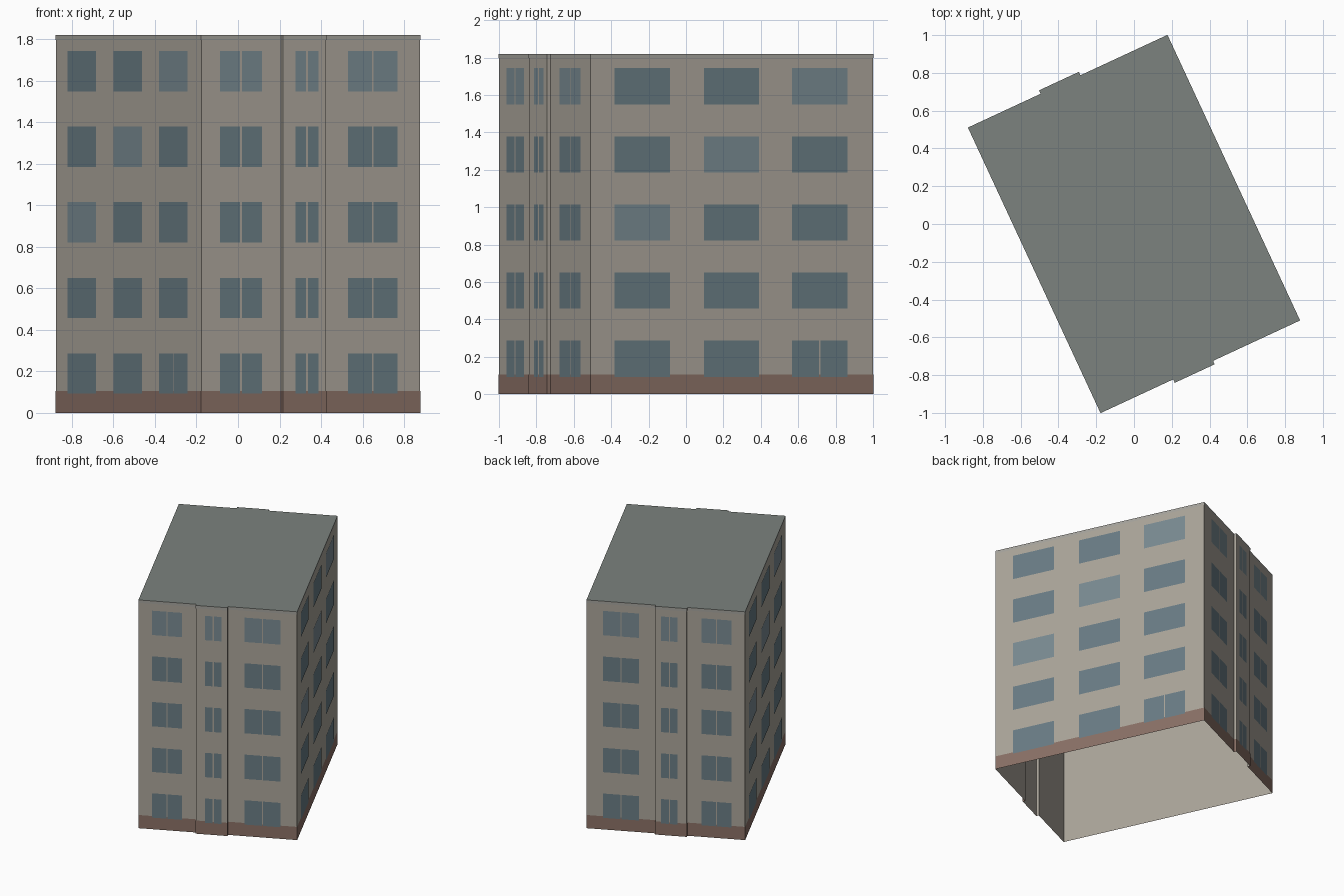
import bpy, bmesh, math

if "Cube" in bpy.data.objects:
    bpy.data.objects.remove(bpy.data.objects["Cube"])

W, H, TOP = 0.581, 0.832, 1.82          # half width, half length, height
BAY0, BAY1, BAY_D = -0.157, 0.073, 0.02  # shallow stair bay on both short sides
TURN = math.atan2(0.49, 1.055)           # plan rotation
STOREY, SILL, WIN_H = 0.364, 0.093, 0.194


def material(name, rgb):
    m = bpy.data.materials.new(name)
    m.diffuse_color = (*rgb, 1)
    m.use_nodes = True
    m.node_tree.nodes["Principled BSDF"].inputs["Base Color"].default_value = m.diffuse_color
    return m


WALL = material("wall_render", (0.40, 0.37, 0.32))
BRICK = material("plinth_brown", (0.25, 0.16, 0.13))
ROOF = material("roof_grey", (0.20, 0.225, 0.21))
GLASS = material("glass", (0.14, 0.20, 0.23))
PALE = material("glass_pale", (0.19, 0.255, 0.285))
TRIM = material("eaves_trim", (0.37, 0.36, 0.33))


def finish(name, bm, mat):
    mesh = bpy.data.meshes.new(name)
    bm.to_mesh(mesh)
    bm.free()
    mesh.materials.append(mat)
    ob = bpy.data.objects.new(name, mesh)
    ob.rotation_euler.z = TURN
    bpy.context.collection.objects.link(ob)


def outline(o=0.0):
    """Counter-clockwise plan, grown outward by o."""
    w, h, a, b = W + o, H + o, BAY0 - o, BAY1 + o
    front = [(-w, -h), (a, -h), (a, -h - BAY_D), (b, -h - BAY_D), (b, -h), (w, -h)]
    return front + [(x, -y) for x, y in reversed(front)]


def band(name, z0, z1, o, mat):
    bm = bmesh.new()
    pts = outline(o)
    low = [bm.verts.new((x, y, z0)) for x, y in pts]
    high = [bm.verts.new((x, y, z1)) for x, y in pts]
    for i in range(len(pts)):
        j = (i + 1) % len(pts)
        bm.faces.new((low[i], low[j], high[j], high[i]))
    finish(name, bm, mat)


# Shell, open underneath, with plinth and eaves bands
band("walls", 0, TOP, 0, WALL)
band("plinth", 0, 0.105, 0.0015, BRICK)
band("eaves_band", 1.797, TOP, 0.0015, TRIM)

# Flat roof
bm = bmesh.new()
bm.faces.new([bm.verts.new((x, y, TOP)) for x, y in outline(0.0015)])
finish("roof", bm, ROOF)

# Windows
panes, pale = bmesh.new(), bmesh.new()
OUT, GAP = 0.003, 0.0045


def window(a, b, floor, light, split):
    """Pane from plan point a to b; split is the fraction of a dividing gap."""
    z0 = SILL + floor * STOREY
    z1 = z0 + WIN_H
    bm = pale if light else panes
    g = GAP / math.dist(a, b)
    for s, t in ([(0, split - g), (split + g, 1)] if split else [(0, 1)]):
        p, q = ([a[k] + (b[k] - a[k]) * f for k in (0, 1)] for f in (s, t))
        bm.faces.new([bm.verts.new(v) for v in
                      ((*p, z0), (*q, z0), (*q, z1), (*p, z1))])


for floor in range(5):
    # short sides: mirrored front and back, pale glass on the top storey
    for f0, f1, depth in ((0.085, 0.275, 0), (0.422, 0.526, BAY_D), (0.668, 0.896, 0)):
        x0, x1, y = (2 * f0 - 1) * W, (2 * f1 - 1) * W, H + depth + OUT
        window((x0, -y), (x1, -y), floor, floor == 4, 0.5)
        window((x1, y), (x0, y), floor, floor == 4, 0.5)
    # long sides: half-turn copies, with a double pane at ground level
    for col, f0 in enumerate((0.084, 0.400, 0.713)):
        y0, y1 = (2 * f0 - 1) * H, (2 * (f0 + 0.196) - 1) * H
        for s in (1, -1):
            window((s * (W + OUT), s * y0), (s * (W + OUT), s * y1), floor,
                   floor == col + 2, 0.5 if floor == 0 and col == 2 else None)
finish("windows", panes, GLASS)
finish("pale_windows", pale, PALE)
